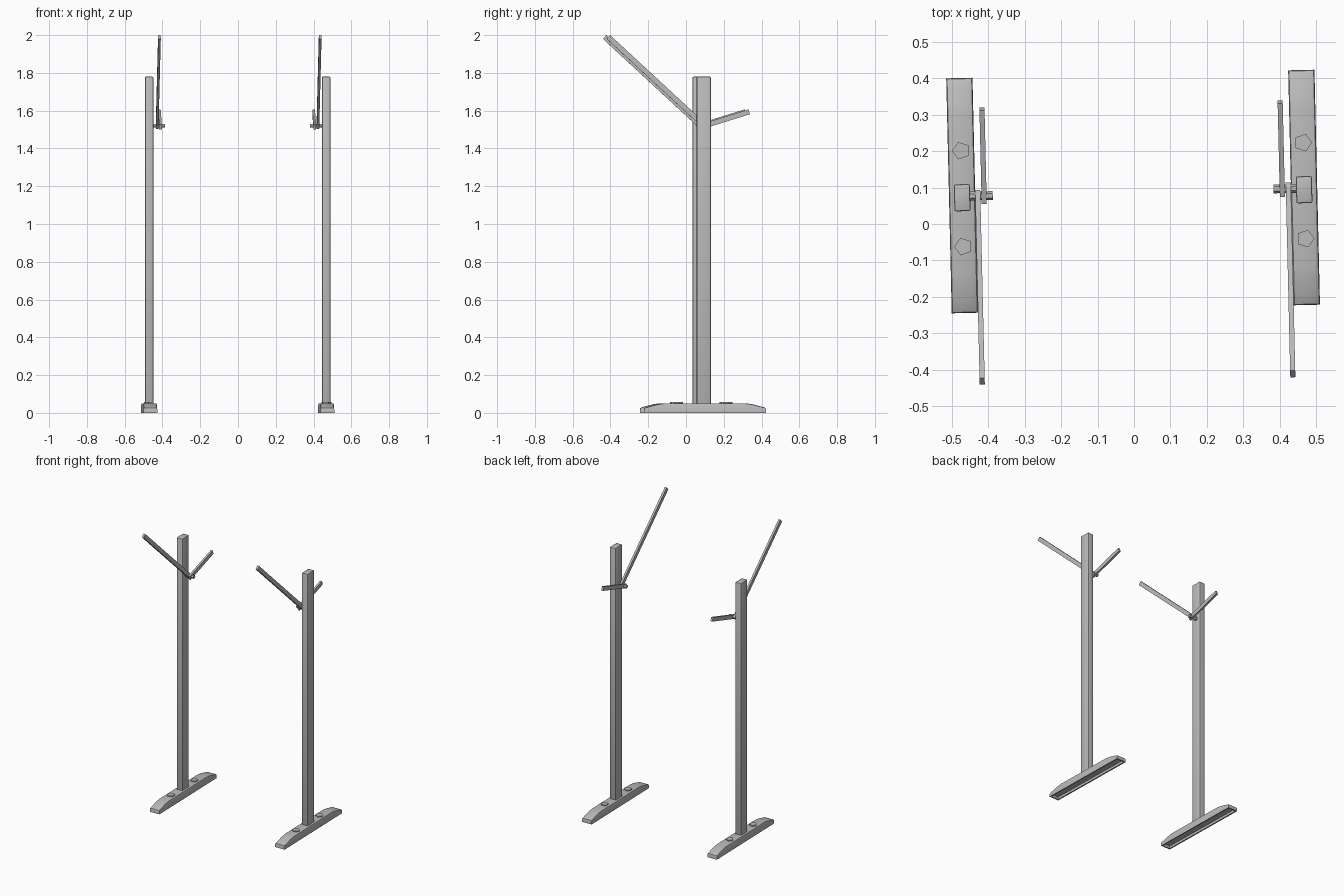
import bpy, bmesh, math
from mathutils import Matrix, Vector

cube = bpy.data.objects.get("Cube")
if cube:
    bpy.data.objects.remove(cube, do_unlink=True)

grey = bpy.data.materials.new("grey metal")
grey.use_nodes = True
colour = (0.5, 0.5, 0.5, 1)
grey.diffuse_color = colour
grey.node_tree.nodes["Principled BSDF"].inputs["Base Color"].default_value = colour

TURN = math.radians(1.35)
PIN_Z = 1.52


def finish(bm, name, place, smooth=False):
    """Turn a bmesh into a placed object."""
    bmesh.ops.recalc_face_normals(bm, faces=bm.faces)
    mesh = bpy.data.meshes.new(name)
    bm.to_mesh(mesh)
    bm.free()
    mesh.materials.append(grey)
    obj = bpy.data.objects.new(name, mesh)
    bpy.context.collection.objects.link(obj)
    obj.matrix_world = place
    if smooth:
        bpy.ops.object.select_all(action='DESELECT')
        obj.select_set(True)
        bpy.context.view_layer.objects.active = obj
        bpy.ops.object.shade_smooth_by_angle(angle=math.radians(30))
    return obj


def box(size, matrix):
    bm = bmesh.new()
    bmesh.ops.create_cube(bm, size=1, matrix=matrix @ Matrix.Diagonal((*size, 1)))
    return bm


def prism(radius, depth, sides, matrix):
    bm = bmesh.new()
    bmesh.ops.create_cone(bm, cap_ends=True, segments=sides, radius1=radius,
                          radius2=radius, depth=depth, matrix=matrix)
    return bm


def base(name, place):
    """Long foot with sloping ends, softened top rim and hollow underside."""
    half = [(0.322, 0.027), (0.285, 0.037), (0.25, 0.046), (0.215, 0.051)]
    outline = [(-0.322, 0), (0.322, 0)] + half + [(-y, z) for y, z in reversed(half)]
    bm = bmesh.new()
    side = bm.faces.new([bm.verts.new((-0.036, y, z)) for y, z in outline])
    grown = bmesh.ops.extrude_face_region(bm, geom=[side])["geom"]
    bmesh.ops.translate(bm, vec=(0.072, 0, 0),
                        verts=[g for g in grown if isinstance(g, bmesh.types.BMVert)])
    rim = [e for e in bm.edges if all(v.co.z > 0.01 for v in e.verts)
           and (abs(e.verts[0].co.x - e.verts[1].co.x) < 0.01
                or e.verts[0].co.z < 0.03)]
    bmesh.ops.bevel(bm, geom=rim, offset=0.008, segments=2, profile=0.5,
                    affect='EDGES')
    bmesh.ops.recalc_face_normals(bm, faces=bm.faces)
    floor = min(bm.faces, key=lambda f: f.calc_center_median().z)
    bmesh.ops.inset_region(bm, faces=[floor], thickness=0.012)
    bmesh.ops.translate(bm, vec=(0, 0, 0.001), verts=floor.verts)
    inner = bmesh.ops.extrude_discrete_faces(bm, faces=[floor])["faces"][0]
    bmesh.ops.translate(bm, vec=(0, 0, 0.016), verts=inner.verts)
    finish(bm, name, place, True)


def arm(name, place, x, tip, overshoot):
    """Flat bar in the y-z plane, running from just past the pin to its tip."""
    pin, tip = Vector((x, -0.002, PIN_Z)), Vector((x, *tip))
    direction = (tip - pin).normalized()
    start = pin - direction * overshoot
    angle = math.atan2(direction.z, direction.y)
    matrix = Matrix.Translation((start + tip) / 2) @ Matrix.Rotation(angle, 4, 'X')
    finish(box((0.014, (tip - start).length, 0.027), matrix), name, place)


def stand(label, outward, x, y):
    place = Matrix.Translation((x, y, 0)) @ Matrix.Rotation(TURN, 4, 'Z')
    inward = -outward
    base(label + "_base", place)

    # Upright post with softened edges
    bm = box((0.044, 0.074, 1.735), Matrix.Translation((0, -0.006, 0.9125)))
    bmesh.ops.bevel(bm, geom=bm.edges[:], offset=0.005, segments=2, profile=0.5,
                    affect='EDGES')
    finish(bm, label + "_post", place, True)

    # Five-sided bolts in the base
    for end, by in (("front", -0.14), ("back", 0.123)):
        spin = Matrix.Rotation(0 if outward > 0 else math.pi, 4, 'Z')
        matrix = Matrix.Translation((0, by, 0.05)) @ spin @ Matrix.Rotation(-math.pi / 2, 4, 'Z')
        finish(prism(0.025, 0.016, 5, matrix), f"{label}_{end}_bolt", place)

    # Pivot pin and the two arms
    matrix = Matrix.Translation((inward * 0.05, -0.002, PIN_Z)) @ Matrix.Rotation(math.pi / 2, 4, 'Y')
    finish(prism(0.012, 0.068, 6, matrix), label + "_pin", place)
    arm(label + "_long_arm", place, inward * 0.043, (-0.51, 1.99), 0.01)
    arm(label + "_short_arm", place, inward * 0.06, (0.236, 1.594), 0.02)


stand("right", -1, -0.471, 0.078)
stand("left", 1, 0.466, 0.1)
